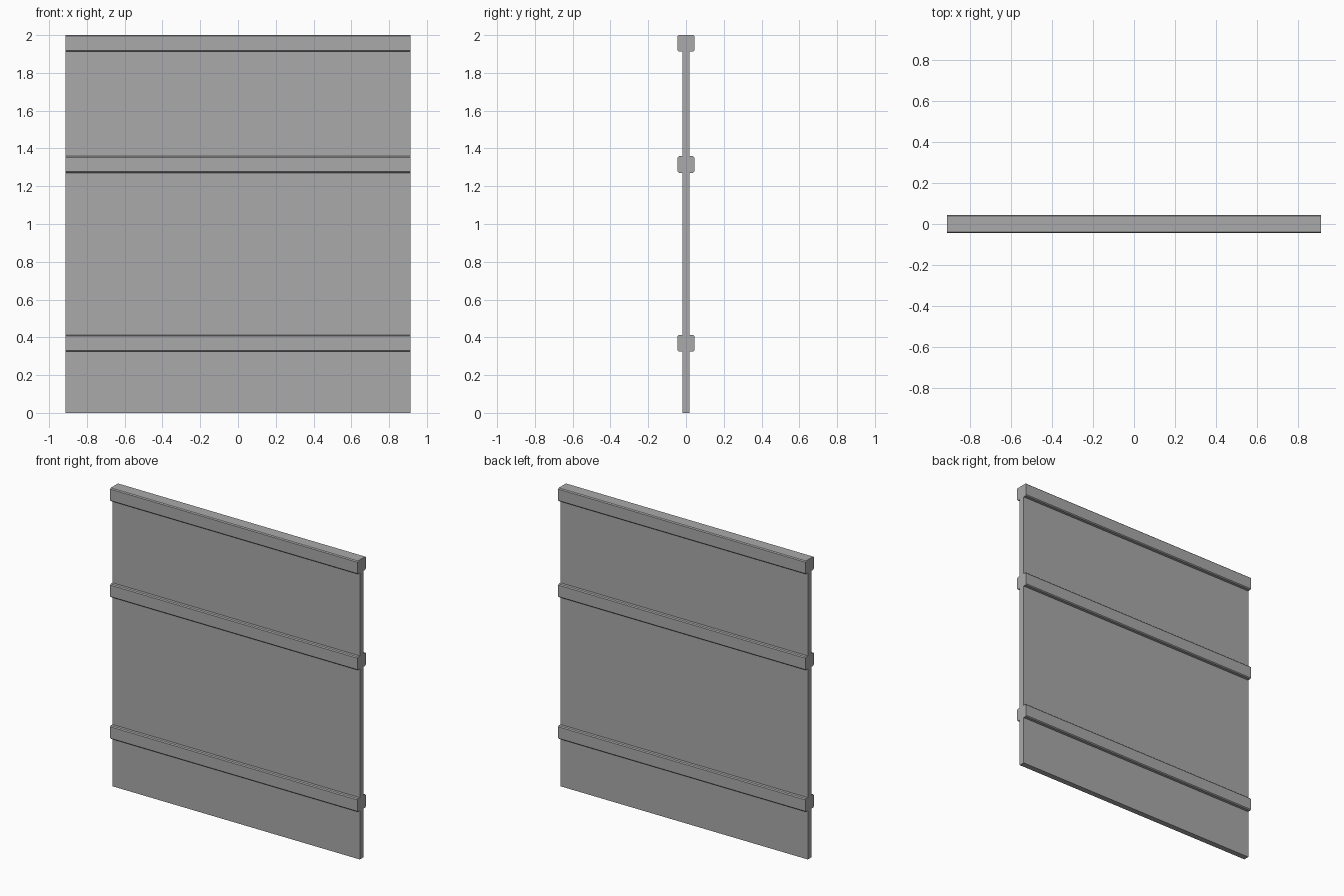
import bpy
import bmesh

cube = bpy.data.objects.get("Cube")
if cube:
    bpy.data.objects.remove(cube, do_unlink=True)

WIDTH = 1.826
PANEL_DEPTH = 0.038
RAIL_DEPTH = 0.088
RAIL_HEIGHT = 0.088

grey = bpy.data.materials.new("plain grey")
grey.use_nodes = True
grey.diffuse_color = (0.4, 0.4, 0.4, 1)
grey.node_tree.nodes["Principled BSDF"].inputs["Base Color"].default_value = grey.diffuse_color


def board(name, depth, bottom, top, chamfer=0):
    """Full-width board, with its long edges optionally chamfered."""
    bm = bmesh.new()
    bmesh.ops.create_cube(bm, size=1)
    for v in bm.verts:
        v.co.x *= WIDTH
        v.co.y *= depth
        v.co.z = bottom if v.co.z < 0 else top
    if chamfer:
        long_edges = [e for e in bm.edges
                      if abs(e.verts[0].co.x - e.verts[1].co.x) > 1]
        bmesh.ops.bevel(bm, geom=long_edges, offset=chamfer,
                        segments=1, affect='EDGES')
    mesh = bpy.data.meshes.new(name)
    bm.to_mesh(mesh)
    bm.free()
    mesh.materials.append(grey)
    obj = bpy.data.objects.new(name, mesh)
    bpy.context.collection.objects.link(obj)
    return obj


# Thin upright panel
board("panel", PANEL_DEPTH, 0, 1.99)

# Horizontal rails wrapping both faces of the panel
for name, bottom in (("lower_rail", 0.325), ("middle_rail", 1.271), ("top_rail", 1.912)):
    board(name, RAIL_DEPTH, bottom, bottom + RAIL_HEIGHT, chamfer=0.006)
